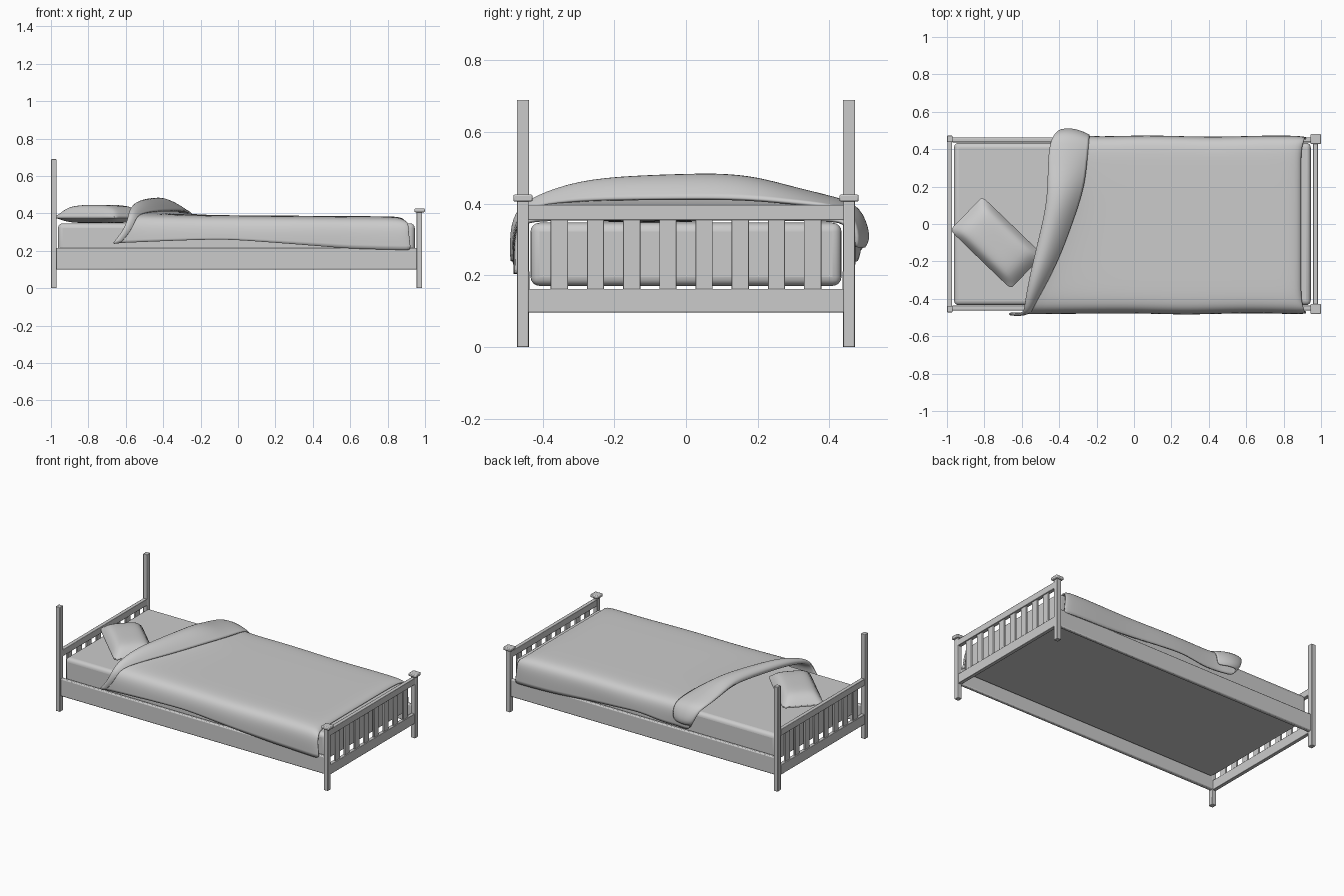
import bpy, bmesh, math
from mathutils import Matrix

if "Cube" in bpy.data.objects:
    bpy.data.objects.remove(bpy.data.objects["Cube"])


def finish(name, bm, bevel=0.0, segs=2, angle=40):
    bmesh.ops.recalc_face_normals(bm, faces=bm.faces)
    me = bpy.data.meshes.new(name)
    bm.to_mesh(me)
    bm.free()
    ob = bpy.data.objects.new(name, me)
    bpy.context.collection.objects.link(ob)
    if bevel:
        m = ob.modifiers.new("bevel", 'BEVEL')
        m.width, m.segments = bevel, segs
    bpy.ops.object.select_all(action='DESELECT')
    ob.select_set(True)
    bpy.context.view_layer.objects.active = ob
    bpy.ops.object.shade_smooth_by_angle(angle=math.radians(angle))
    return ob


def box(name, x0, x1, y0, y1, z0, z1, bevel=0.003, segs=2):
    bm = bmesh.new()
    bmesh.ops.create_cube(bm, size=1)
    for v in bm.verts:
        v.co = ((x0 + x1) / 2 + v.co.x * (x1 - x0),
                (y0 + y1) / 2 + v.co.y * (y1 - y0),
                (z0 + z1) / 2 + v.co.z * (z1 - z0))
    return finish(name, bm, bevel, segs)


# Posts, caps and side rails
for s, side in ((-1, "front"), (1, "back")):
    yc = s * 0.455
    box(f"head_post_{side}", -1.0, -0.97, yc - 0.017, yc + 0.017, 0, 0.69)
    box(f"foot_post_{side}", 0.955, 0.985, yc - 0.016, yc + 0.016, 0, 0.408)
    box(f"foot_cap_{side}", 0.944, 0.999, yc - 0.027, yc + 0.027, 0.406, 0.426, 0.005)
    ya, yb = sorted((s * 0.437, s * 0.462))
    box(f"side_rail_{side}", -0.975, 0.96, ya, yb, 0.1, 0.216, 0.006)

# End panels: two rails and eight slats each
for xc, end in ((-0.985, "head"), (0.97, "foot")):
    box(f"{end}_lower_rail", xc - 0.012, xc + 0.012, -0.445, 0.445, 0.097, 0.162)
    box(f"{end}_upper_rail", xc - 0.013, xc + 0.013, -0.445, 0.445, 0.354, 0.397)
    for i in range(8):
        y = (i - 3.5) * 0.101
        box(f"{end}_slat_{i + 1}", xc - 0.006, xc + 0.006, y - 0.024, y + 0.024, 0.155, 0.36, 0.002)

# Mattress
box("mattress", -0.962, 0.945, -0.434, 0.434, 0.171, 0.347, 0.025, 4)

# Pillow: cube grid puffed in the middle and pinched at the seam
bm = bmesh.new()
bmesh.ops.create_cube(bm, size=2)
bmesh.ops.subdivide_edges(bm, edges=bm.edges, cuts=9, use_grid_fill=True)
for v in bm.verts:
    x, y, z = v.co
    puff = 0.12 + 0.88 * ((1 - x ** 4) * (1 - y ** 4)) ** 0.5
    v.co = (x * 0.24 * (1 - 0.06 * (1 - y * y)) * (1 - 0.06 * y * y),
            y * 0.135 * (1 - 0.07 * (1 - x * x)) * (1 - 0.08 * x * x),
            z * puff * (0.068 if z > 0 else 0.03))
bm.transform(Matrix.Translation((-0.735, -0.1, 0.378)) @ Matrix.Rotation(math.radians(-44), 4, 'Z'))
pillow = finish("pillow", bm, angle=70)
pillow.modifiers.new("smooth", 'SUBSURF').levels = 1

# Blanket columns: y, z, outward ny, nz, fold edge x, flap end x, fold height
cols = [
    (-0.475, None, -1, 0, -0.665, -0.63, 0.010),
    (-0.476, 0.305, -1, 0, -0.61, -0.575, 0.012),
    (-0.463, 0.36, -0.7, 0.7, -0.585, -0.55, 0.018),
    (-0.42, 0.385, -0.2, 1, -0.58, -0.53, 0.030),
    (-0.30, 0.387, 0, 1, -0.56, -0.46, 0.072),
    (-0.15, 0.387, 0, 1, -0.525, -0.39, 0.085),
    (0.0, 0.387, 0, 1, -0.49, -0.335, 0.090),
    (0.10, 0.387, 0, 1, -0.47, -0.30, 0.092),
    (0.20, 0.387, 0, 1, -0.462, -0.27, 0.082),
    (0.30, 0.386, 0, 1, -0.46, -0.255, 0.055),
    (0.41, 0.384, 0.2, 1, -0.455, -0.245, 0.030),
    (0.456, 0.362, 0.7, 0.7, -0.43, -0.24, 0.045),
    (0.466, 0.305, 1, 0, -0.40, -0.24, 0.050),
    (0.464, None, 1, 0, -0.375, -0.25, 0.035),
]
hem = [(-0.67, 0.238), (-0.37, 0.272), (0.0, 0.258), (0.3, 0.236), (0.6, 0.212), (0.95, 0.203)]


def hem_z(x):
    for (a, za), (b, zb) in zip(hem, hem[1:]):
        if x <= b:
            return za + (zb - za) * (x - a) / (b - a)
    return hem[-1][1]


# Rows: flat body from foot to head, then the turned-back fold
body = [(0.89, -0.022), (0.872, 0), (0.75, 0), (0.6, 0), (0.45, 0), (0.3, 0), (0.15, 0), (0, 0), (-0.14, 0)]
fold = [(0.95, 0.08), (0.55, 0.35), (0.12, 0.45), (-0.02, 0.7), (0.1, 0.96), (0.4, 1.06), (0.75, 0.75), (1.0, 0.3)]
bm = bmesh.new()
grid = []
for r in range(len(body) + len(fold)):
    row = []
    for y, z, ny, nz, xl, xr, height in cols:
        low = z is None
        side = abs(ny) > 0.5
        if r < len(body):
            x, h = body[r]
            if side and r < 2:
                x += 0.035 if low else 0.02
                h *= 0.4
        else:
            t, k = fold[r - len(body)]
            x, h = xl + (xr - xl) * t, k * height
        if low:
            z = hem_z(x) - (0.03 if y > 0 and x < -0.1 else 0)
            if y > 0 and r >= len(body) + 3:
                z += 0.04
        else:
            z -= 0.007 * (x + 0.3)
        # Loose waves and the flare near the fold on the hanging sides
        if side:
            h += 0.004 * math.sin(9 * x + 2 * y)
            if low and y < 0:
                h += 0.05 * math.exp(-((x + 0.4) / 0.14) ** 2)
        row.append(bm.verts.new((x, y + ny * h, z + nz * h)))
    grid.append(row)
for a, b in zip(grid, grid[1:]):
    for j in range(len(cols) - 1):
        bm.faces.new((a[j], a[j + 1], b[j + 1], b[j]))
blanket = finish("blanket", bm, angle=80)
blanket.modifiers.new("smooth", 'SUBSURF').levels = 2
thick = blanket.modifiers.new("thickness", 'SOLIDIFY')
thick.thickness, thick.offset = 0.01, 0
for ob in (pillow, blanket):
    ob.modifiers["smooth"].render_levels = ob.modifiers["smooth"].levels
